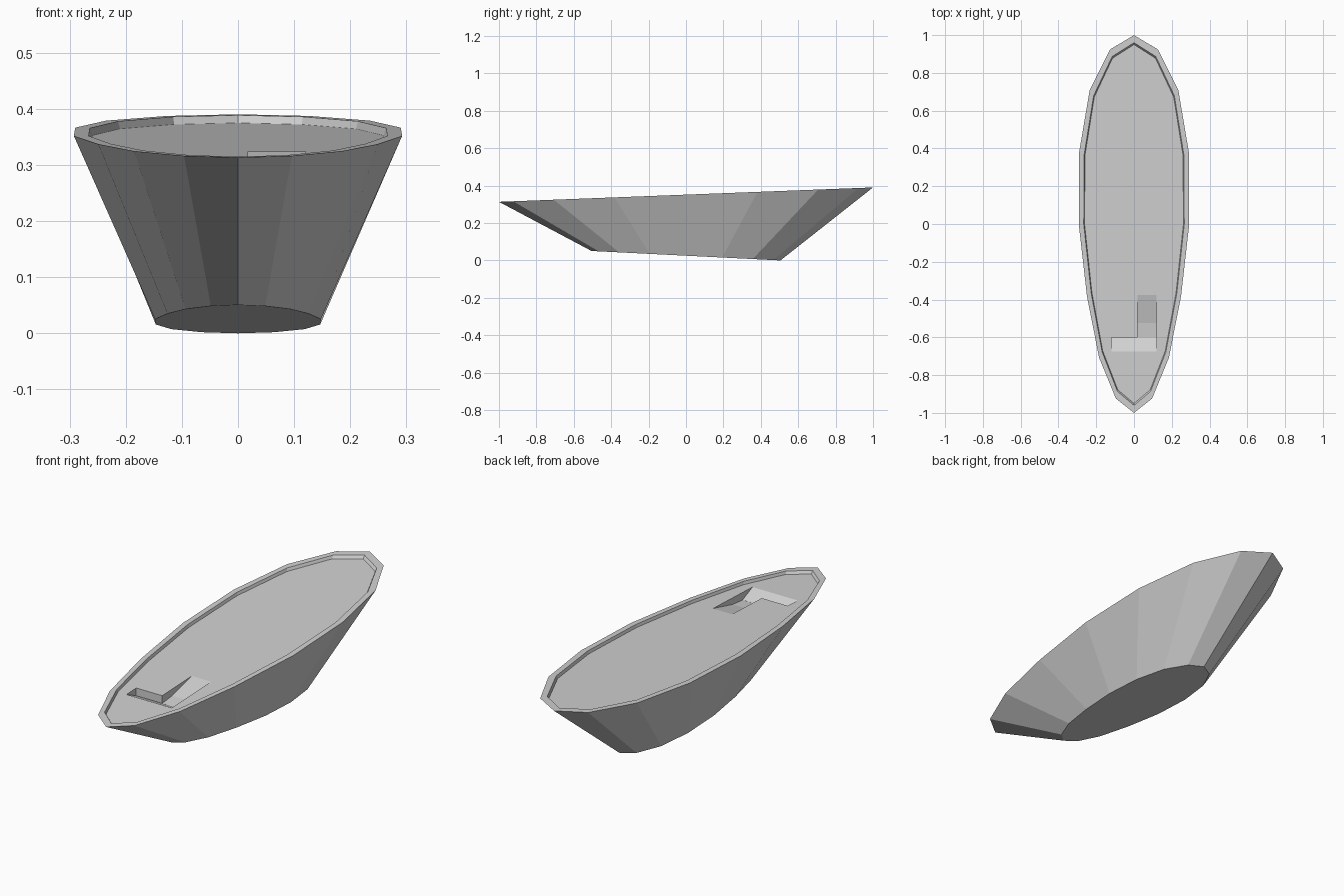
import bpy, bmesh, math

cube = bpy.data.objects.get("Cube")
if cube:
    bpy.data.objects.remove(cube)

grey = bpy.data.materials.new("pale_grey")
grey.use_nodes = True
colour = (0.64, 0.64, 0.64, 1)
grey.diffuse_color = colour
grey.node_tree.nodes["Principled BSDF"].inputs["Base Color"].default_value = colour

SIDES = 16
# Half widths from the back tip to the front tip
WIDTHS = [0, .127, .235, .29, .2925, .249, .185, .096, 0]


def new_object(name, bm):
    bmesh.ops.recalc_face_normals(bm, faces=bm.faces)
    mesh = bpy.data.meshes.new(name)
    bm.to_mesh(mesh)
    bm.free()
    mesh.materials.append(grey)
    obj = bpy.data.objects.new(name, mesh)
    bpy.context.collection.objects.link(obj)
    return obj


def ring(bm, sx, sy, z0, slope):
    """Boat outline lying on a plane that tilts along y."""
    verts = []
    for i in range(SIDES):
        x = WIDTHS[i] if i <= 8 else -WIDTHS[SIDES - i]
        y = sy * math.cos(2 * math.pi * i / SIDES)
        verts.append(bm.verts.new((x * sx, y, z0 + slope * y)))
    return verts


def deck_z(y):
    return .338 + .0385 * y


# Hull: keel plate, flared sides, rim, inner lip and deck
bm = bmesh.new()
rings = [ring(bm, .505, .505, .025, -.05),
         ring(bm, 1, 1, .3515, .0385),
         ring(bm, .91, .96, .3515, .0385),
         ring(bm, .895, .95, deck_z(0), .0385)]
for low, high in zip(rings, rings[1:]):
    for i in range(SIDES):
        j = (i + 1) % SIDES
        bm.faces.new((low[i], low[j], high[j], high[i]))
bm.faces.new(rings[0])
bm.faces.new(rings[-1])
hull = new_object("hull", bm)


def cut_well(name, x0, x1, profile):
    """Cut a y-z profile, extruded across x, out of the deck."""
    bm = bmesh.new()
    face = bm.faces.new([bm.verts.new((x0, y, z)) for y, z in profile])
    out = bmesh.ops.extrude_face_region(bm, geom=[face])
    moved = [v for v in out["geom"] if isinstance(v, bmesh.types.BMVert)]
    bmesh.ops.translate(bm, verts=moved, vec=(x1 - x0, 0, 0))
    cutter = new_object(name, bm)
    cutter.hide_render = True
    mod = hull.modifiers.new(name, 'BOOLEAN')
    mod.operation = 'DIFFERENCE'
    mod.solver = 'EXACT'
    mod.object = cutter
    bpy.context.view_layer.objects.active = hull
    bpy.ops.object.modifier_apply(modifier=name)
    bpy.data.objects.remove(cutter)


# L-shaped well: sloping cross slot, then a floor and a ramp leading aft
FLOOR, ABOVE = .278, .5
cut_well("cross_slot", -.12, .12,
         [(-.675, ABOVE), (-.675, deck_z(-.675)), (-.6, FLOOR), (-.6, ABOVE)])
cut_well("ramp", .018, .12,
         [(-.601, ABOVE), (-.601, FLOOR), (-.525, FLOOR + .008),
          (-.375, deck_z(-.375)), (-.375, ABOVE)])
